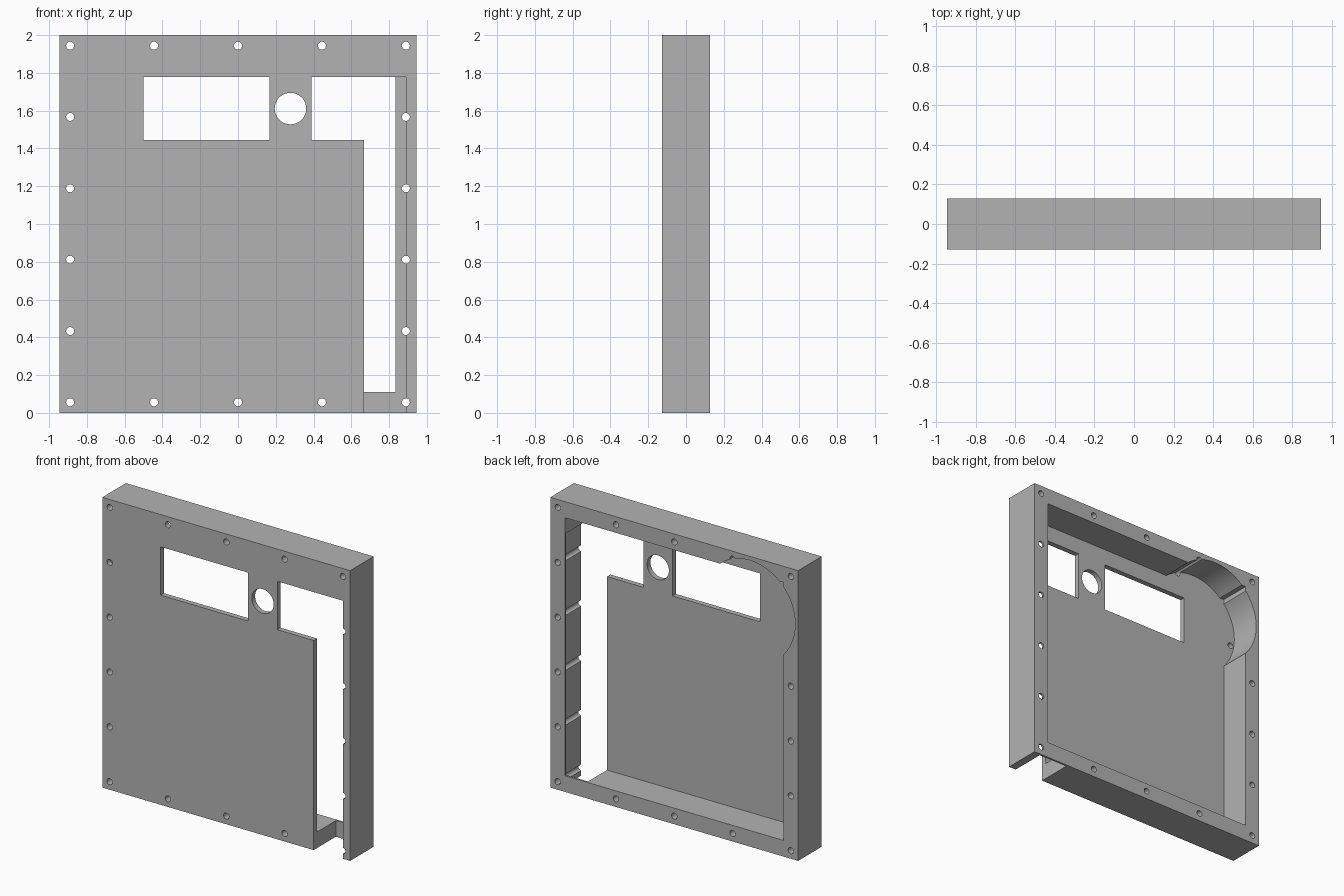
import bpy, math
from mathutils import Matrix

cube = bpy.data.objects.get("Cube")
if cube:
    bpy.data.objects.remove(cube, do_unlink=True)

import bmesh

U = 1 / 18                    # design module
HALF_W, HEIGHT = 17 * U, 36 * U
FRONT, BACK = -0.128, 0.128
FLOOR = FRONT + 0.036         # inner face of the front panel
LIP = BACK - 0.014            # thin lip left behind the slot
OUT = 0.1                     # cutter overshoot

grey = bpy.data.materials.new("plain_grey")
grey.use_nodes = True
colour = (0.45, 0.45, 0.45, 1)
grey.diffuse_color = colour
grey.node_tree.nodes["Principled BSDF"].inputs["Base Color"].default_value = colour


def add_object(name, bm):
    mesh = bpy.data.meshes.new(name)
    bm.to_mesh(mesh)
    bm.free()
    mesh.materials.append(grey)
    obj = bpy.data.objects.new(name, mesh)
    bpy.context.scene.collection.objects.link(obj)
    return obj


def box(name, x0, x1, y0, y1, z0, z1):
    bm = bmesh.new()
    bmesh.ops.create_cube(bm, size=1)
    bmesh.ops.scale(bm, vec=(x1 - x0, y1 - y0, z1 - z0), verts=bm.verts)
    bmesh.ops.translate(bm, vec=((x0 + x1) / 2, (y0 + y1) / 2, (z0 + z1) / 2), verts=bm.verts)
    return add_object(name, bm)


def disc(name, x, z, radius, y0, y1, sides=32):
    bm = bmesh.new()
    place = Matrix.Translation((x, (y0 + y1) / 2, z)) @ Matrix.Rotation(math.pi / 2, 4, "X")
    bmesh.ops.create_cone(bm, cap_ends=True, segments=sides, radius1=radius,
                          radius2=radius, depth=y1 - y0, matrix=place)
    return add_object(name, bm)


panel = box("framed_panel", -HALF_W, HALF_W, FRONT, BACK, 0, HEIGHT)

# Hollow back with a round scoop in one upper corner
cutters = [
    box("back_pocket", -15 * U, 15 * U, FLOOR, BACK + OUT, 2 * U, 34 * U),
    disc("corner_scoop", -0.575, 1.625, 0.347, FLOOR, BACK + OUT, 72),
]

# Front windows, round port and the long side slot
through = (FRONT - OUT, BACK + OUT)
cutters += [
    box("wide_window", -9 * U, 3 * U, FRONT - OUT, 0, 26 * U, 32 * U),
    disc("round_port", 5 * U, 29 * U, 1.5 * U, FRONT - OUT, 0, 48),
    box("side_window", 7 * U, 16 * U, FRONT - OUT, LIP, 26 * U, 32 * U),
    box("side_slot", 12 * U, 16 * U, FRONT - OUT, LIP, -OUT, 32 * U),
]

# Screw holes around the frame
spots = {(x * U, z * U) for x in range(-16, 17, 8) for z in (1, 35)}
spots |= {(side * 16 * U, U * (1 + 6.8 * i)) for side in (-1, 1) for i in range(1, 5)}
for x, z in sorted(spots):
    cutters.append(disc("screw_hole", x, z, 0.021, *through, 20))

for cutter in cutters:
    cutter.hide_render = True
    mod = panel.modifiers.new(cutter.name, "BOOLEAN")
    mod.operation = "DIFFERENCE"
    mod.solver = "EXACT"
    mod.object = cutter

# Bake the cuts and drop the cutters
bpy.context.view_layer.update()
graph = bpy.context.evaluated_depsgraph_get()
baked = bpy.data.meshes.new_from_object(panel.evaluated_get(graph))
panel.modifiers.clear()
panel.data = baked
baked.materials.clear()
baked.materials.append(grey)
for face in baked.polygons:
    face.material_index = 0
for cutter in cutters:
    bpy.data.objects.remove(cutter, do_unlink=True)

bpy.ops.object.select_all(action="DESELECT")
panel.select_set(True)
bpy.context.view_layer.objects.active = panel
bpy.ops.object.shade_smooth_by_angle(angle=math.radians(30))
